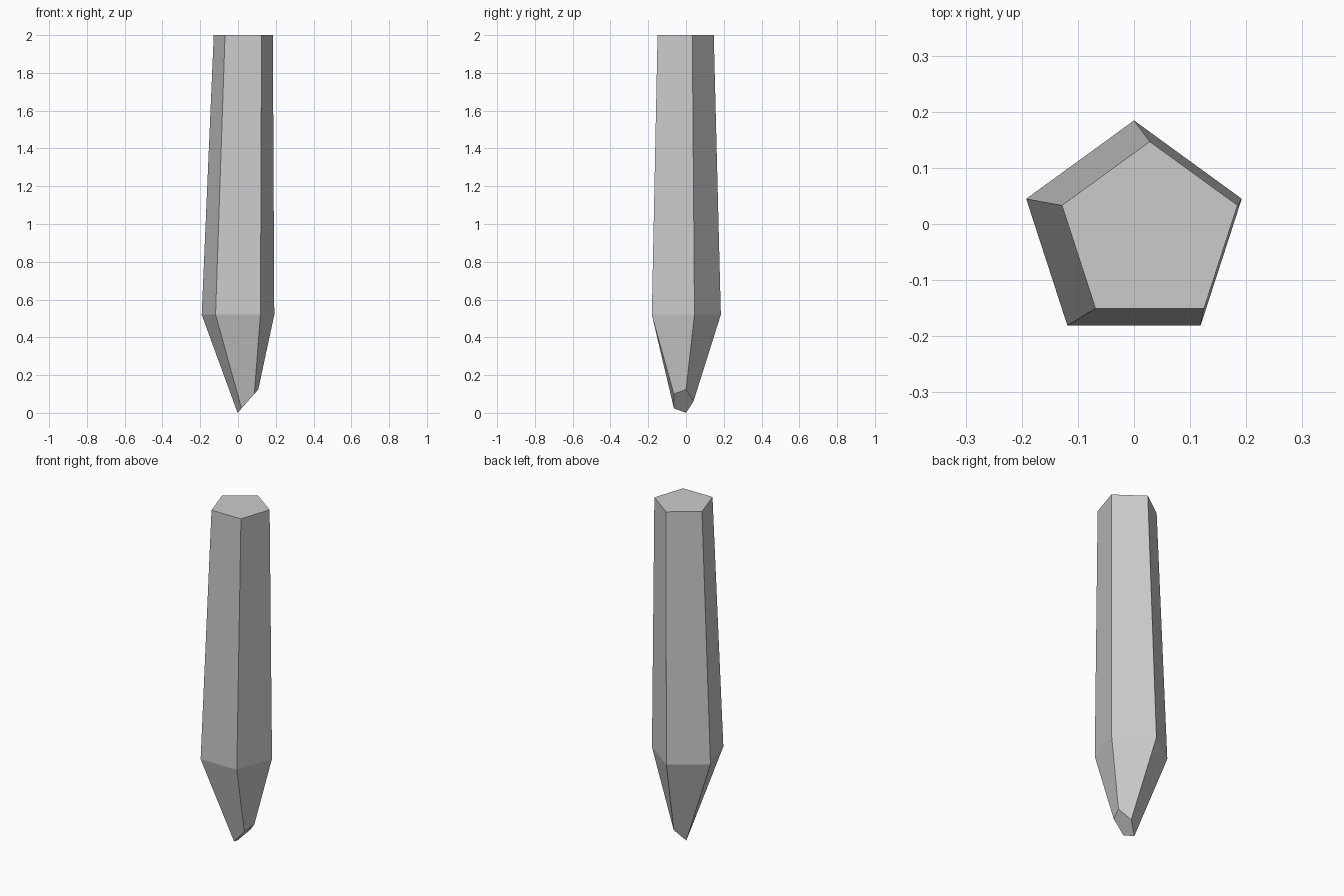
import bpy, bmesh, math

if "Cube" in bpy.data.objects:
    bpy.data.objects.remove(bpy.data.objects["Cube"])

SIDES = 5
CY = -0.0175  # shared y centre of all rings

# Cross-sections from tip to top: (centre x, radius, centre z, z slope along x)
SECTIONS = [
    (0.0525, 0.0575, 0.062, 1.13),  # slanted cut at the tip
    (0.0, 0.202, 0.52, 0.0),        # widest ring
    (0.028, 0.1645, 2.0, 0.0),      # flat top
]


def ring(bm, cx, r, z, slope):
    verts = []
    for i in range(SIDES):
        a = math.pi / 2 + i * 2 * math.pi / SIDES
        dx = r * math.cos(a)
        verts.append(bm.verts.new((cx + dx, CY + r * math.sin(a), z + slope * dx)))
    return verts


# Pentagonal crystal shard: loft through the sections and cap both ends
bm = bmesh.new()
rings = [ring(bm, *s) for s in SECTIONS]
for lo, hi in zip(rings, rings[1:]):
    for i in range(SIDES):
        j = (i + 1) % SIDES
        bm.faces.new((lo[i], lo[j], hi[j], hi[i]))
bm.faces.new(rings[0][::-1])
bm.faces.new(rings[-1])
bmesh.ops.recalc_face_normals(bm, faces=bm.faces)

mesh = bpy.data.meshes.new("crystal_shard")
bm.to_mesh(mesh)
bm.free()
shard = bpy.data.objects.new("crystal_shard", mesh)
bpy.context.collection.objects.link(shard)
